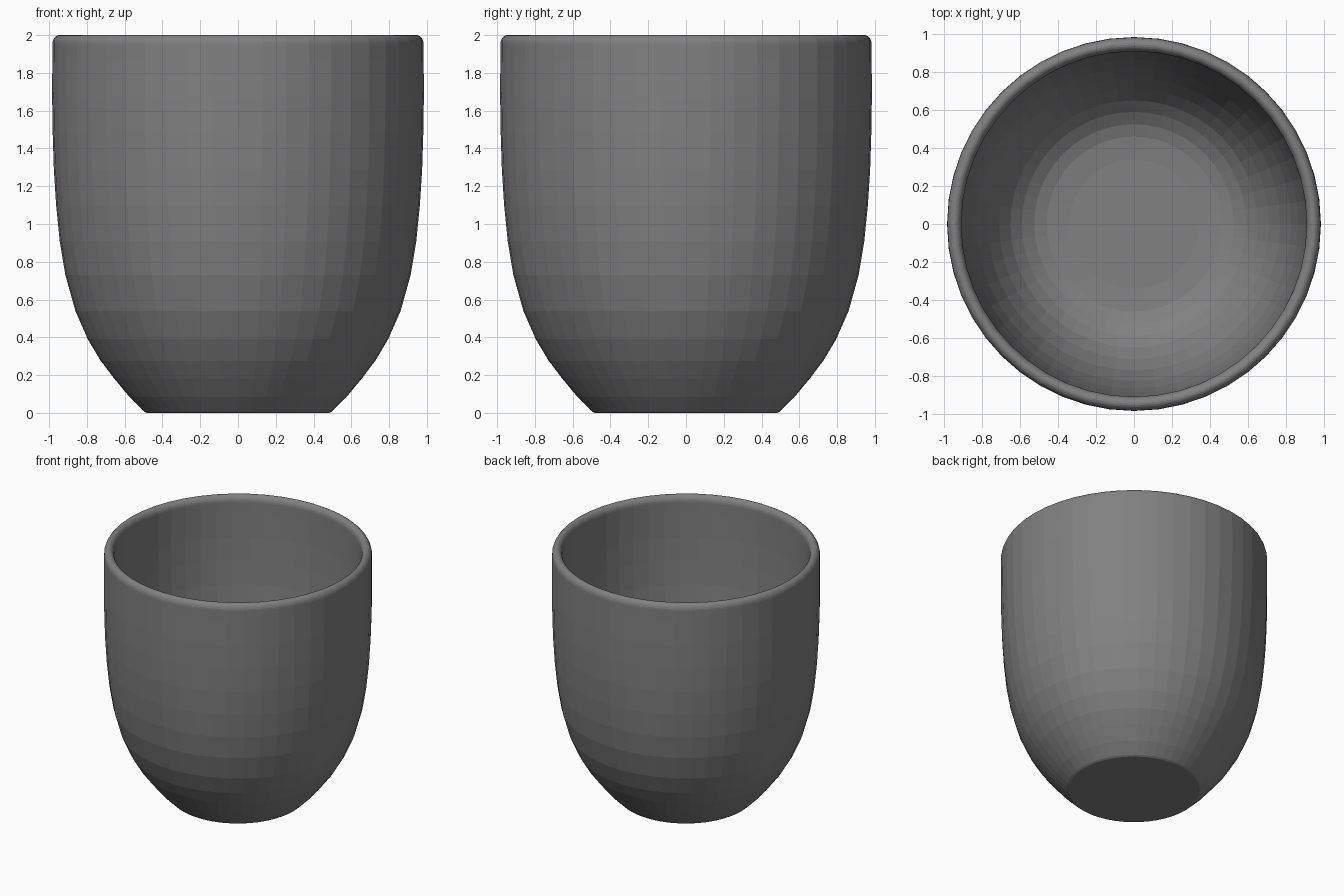
import bpy, bmesh, math

if "Cube" in bpy.data.objects:
    bpy.data.objects.remove(bpy.data.objects["Cube"])

# Lathe profile (radius, height): outside wall from base, rounded rim, inside wall to bowl floor
OUTER = [
    (0, 0), (0.484, 0), (0.498, 0.008), (0.575, 0.085), (0.654, 0.18),
    (0.726, 0.275), (0.795, 0.39), (0.861, 0.54), (0.914, 0.73), (0.944, 0.91),
    (0.963, 1.1), (0.975, 1.29), (0.981, 1.48), (0.984, 1.67), (0.983, 1.87),
]
RIM = [(0.946 + 0.037 * math.cos(math.pi * i / 12),
        1.95 + 0.05 * math.sin(math.pi * i / 12)) for i in range(13)]
INNER = [
    (0.910, 1.87), (0.911, 1.67), (0.908, 1.48), (0.901, 1.29), (0.888, 1.1),
    (0.865, 0.91), (0.827, 0.73), (0.77, 0.565), (0.71, 0.45), (0.65, 0.365),
    (0.59, 0.31), (0.525, 0.27), (0.46, 0.25), (0.34, 0.24), (0, 0.24),
]
PROFILE = OUTER + RIM + INNER
SEGMENTS = 48

# Cup body: spin the profile round the z axis
bm = bmesh.new()
verts = [bm.verts.new((r, 0, z)) for r, z in PROFILE]
edges = [bm.edges.new(pair) for pair in zip(verts, verts[1:])]
bmesh.ops.spin(bm, geom=verts + edges, axis=(0, 0, 1), cent=(0, 0, 0),
               angle=2 * math.pi, steps=SEGMENTS, use_merge=True)
bmesh.ops.remove_doubles(bm, verts=bm.verts[:], dist=0.0005)
bmesh.ops.recalc_face_normals(bm, faces=bm.faces[:])

mesh = bpy.data.meshes.new("cup")
bm.to_mesh(mesh)
bm.free()
bpy.context.collection.objects.link(bpy.data.objects.new("cup", mesh))

# Dark grey glaze
glaze = bpy.data.materials.new("dark_grey")
glaze.diffuse_color = (0.22, 0.22, 0.22, 1)
glaze.use_nodes = True
glaze.node_tree.nodes["Principled BSDF"].inputs["Base Color"].default_value = glaze.diffuse_color
mesh.materials.append(glaze)
